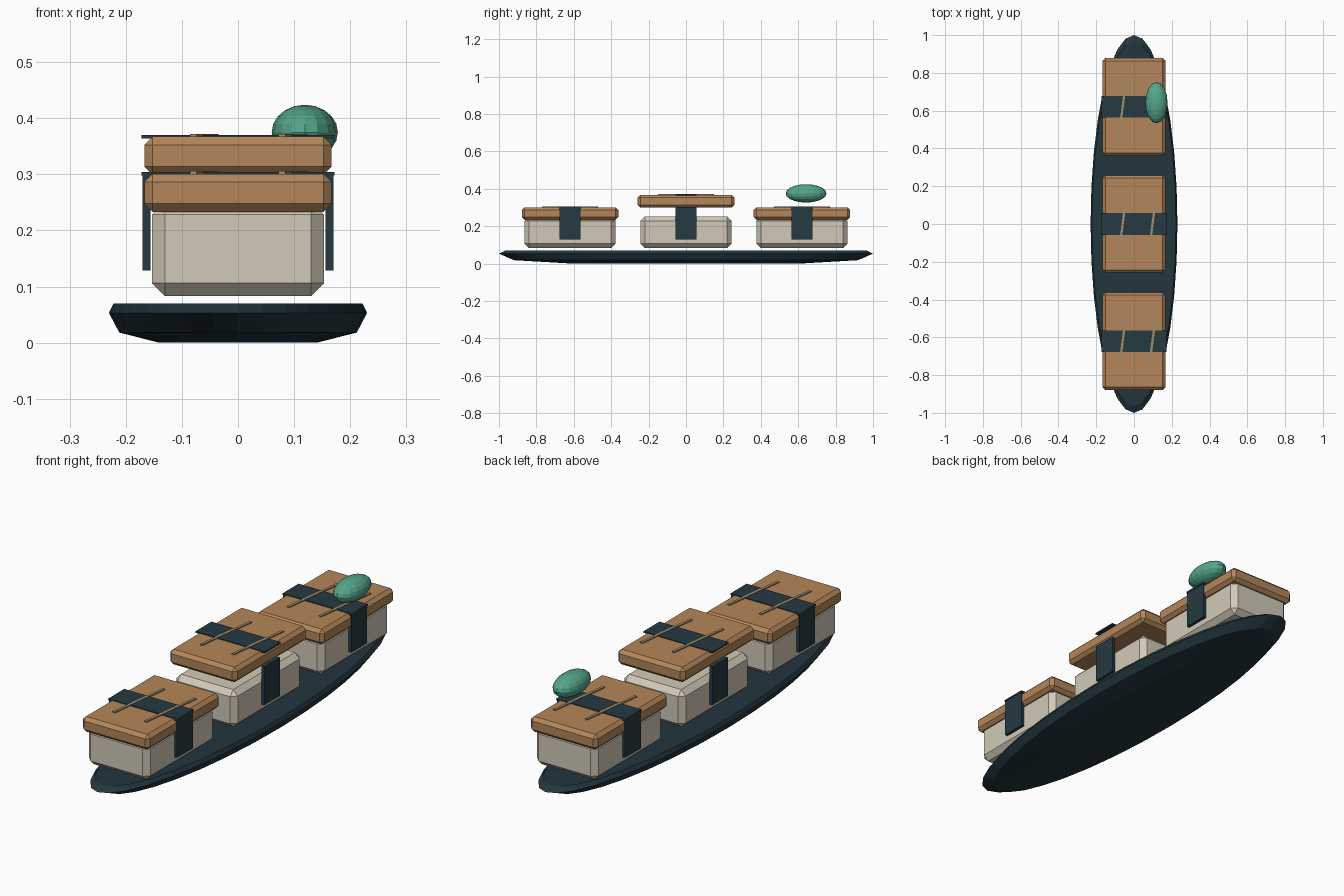
import bpy, bmesh, math
from mathutils import Matrix, Vector

if "Cube" in bpy.data.objects:
    bpy.data.objects.remove(bpy.data.objects["Cube"])


def material(name, color):
    m = bpy.data.materials.new(name)
    m.use_nodes = True
    m.diffuse_color = (*color, 1)
    m.node_tree.nodes["Principled BSDF"].inputs["Base Color"].default_value = (*color, 1)
    return m


PLATE = material("dark slate", (0.016, 0.037, 0.047))
SEAWEED = material("seaweed dark", (0.018, 0.042, 0.054))
RICE = material("rice cream", (0.64, 0.59, 0.48))
FISH = material("fish orange brown", (0.46, 0.24, 0.10))
STRIPE = material("stripe tan", (0.36, 0.27, 0.15))
GREEN = material("paste green", (0.09, 0.38, 0.26))


def finish(name, bm, mat):
    bmesh.ops.recalc_face_normals(bm, faces=bm.faces)
    mesh = bpy.data.meshes.new(name)
    bm.to_mesh(mesh)
    bm.free()
    mesh.materials.append(mat)
    obj = bpy.data.objects.new(name, mesh)
    bpy.context.collection.objects.link(obj)
    return obj


def box(name, center, size, mat, bevel=0, turn=0):
    bm = bmesh.new()
    bmesh.ops.create_cube(bm, size=1)
    bmesh.ops.scale(bm, vec=size, verts=bm.verts)
    if bevel:
        bmesh.ops.bevel(bm, geom=bm.edges[:], offset=bevel, segments=1, affect="EDGES")
    obj = finish(name, bm, mat)
    obj.location = center
    obj.rotation_euler.z = turn
    return obj


# Long oval plate, lofted from scaled rings
bm = bmesh.new()
rings = []
for scale, z in [(0.61, 0), (0.92, 0.018), (1, 0.053), (0.965, 0.07)]:
    angles = [i * math.tau / 32 for i in range(32)]
    rings.append([bm.verts.new((0.23 * scale * math.cos(a), scale * math.sin(a), z)) for a in angles])
for low, high in zip(rings, rings[1:]):
    for i in range(32):
        j = (i + 1) % 32
        bm.faces.new((low[i], low[j], high[j], high[i]))
bm.faces.new(rings[0])
bm.faces.new(rings[-1])
finish("plate", bm, PLATE)

# Three pieces; the middle topping floats above its rice
for label, y, top in [("front", -0.62, 0.301), ("middle", 0, 0.367), ("back", 0.62, 0.301)]:
    box(f"{label}_rice", (0, y, 0.167), (0.306, 0.486, 0.168), RICE, 0.023)
    box(f"{label}_fish", (0, y, top - 0.034), (0.334, 0.516, 0.068), FISH, 0.015)
    box(f"{label}_band_top", (0, y, top), (0.344, 0.114, 0.007), SEAWEED)
    for side, sx in [("left", 1), ("right", -1)]:
        box(f"{label}_band_{side}", (sx * 0.163, y, 0.215), (0.014, 0.112, 0.172), SEAWEED)
    # Slanted stripes across the topping
    for side, x in [("left", 0.098), ("right", -0.06)]:
        box(f"{label}_stripe_{side}", (x, y, top + 0.001), (0.012, 0.302, 0.008), STRIPE, turn=-0.13)

# Paste mound resting on the back piece
bm = bmesh.new()
bmesh.ops.create_uvsphere(bm, u_segments=16, v_segments=10, radius=1)
bmesh.ops.scale(bm, vec=(0.059, 0.109, 0.049), verts=bm.verts)
paste = finish("green_paste", bm, GREEN)
paste.location = (0.119, 0.642, 0.375)
